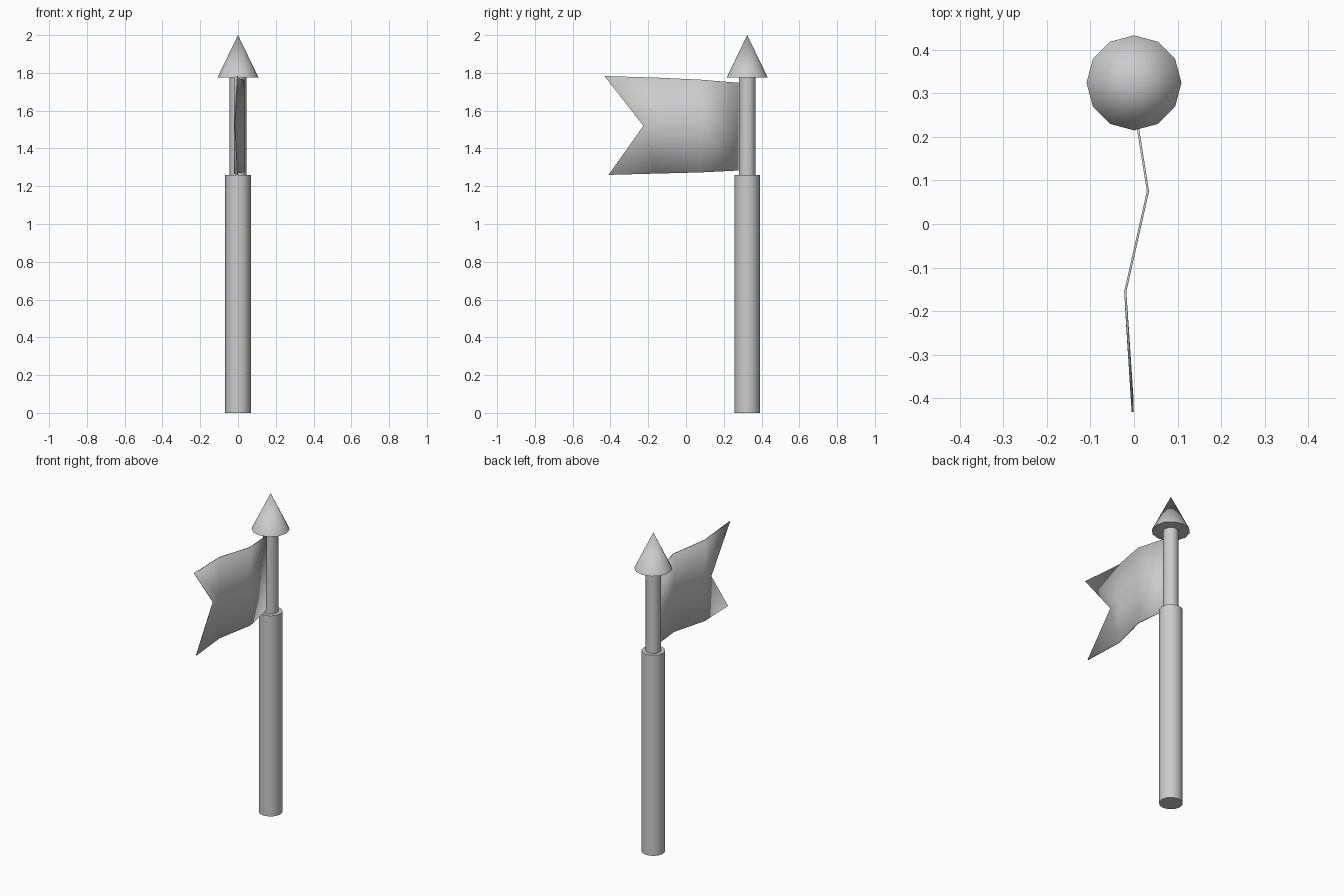
import bpy, bmesh, math

if "Cube" in bpy.data.objects:
    bpy.data.objects.remove(bpy.data.objects["Cube"])

POLE_Y = 0.324


def finish(obj, angle):
    bpy.ops.object.select_all(action='DESELECT')
    obj.select_set(True)
    bpy.context.view_layer.objects.active = obj
    bpy.ops.object.shade_smooth_by_angle(angle=math.radians(angle))


def round_part(name, r_bottom, r_top, z0, z1, sides=12):
    bpy.ops.mesh.primitive_cone_add(vertices=sides, radius1=r_bottom, radius2=r_top,
                                    depth=z1 - z0, location=(0, POLE_Y, (z0 + z1) / 2))
    obj = bpy.context.object
    obj.name = name
    finish(obj, 50)


# Pole: thick grip, thin upper shaft, pointed finial
round_part("lower_pole", 0.068, 0.068, 0.0, 1.26)
round_part("upper_pole", 0.044, 0.044, 1.255, 1.78)
round_part("finial", 0.109, 0.0, 1.775, 2.0)

# Swallow-tailed flag: columns of bottom, middle and top points
columns = [
    [(0.0, 0.277, 1.283), (0.0, 0.277, 1.516), (0.0, 0.277, 1.748)],
    [(0.032, 0.075, 1.273), (0.032, 0.075, 1.518), (0.032, 0.075, 1.764)],
    [(-0.02, -0.155, 1.267), (-0.02, -0.155, 1.52), (-0.02, -0.155, 1.775)],
    [(-0.003, -0.41, 1.26), (-0.016, -0.225, 1.52), (-0.003, -0.431, 1.783)],
]
bm = bmesh.new()
grid = [[bm.verts.new(p) for p in col] for col in columns]
for a, b in zip(grid, grid[1:]):
    for j in range(2):
        bm.faces.new((a[j], b[j], b[j + 1], a[j + 1]))
mesh = bpy.data.meshes.new("flag")
bm.to_mesh(mesh)
bm.free()
flag = bpy.data.objects.new("flag", mesh)
bpy.context.collection.objects.link(flag)
finish(flag, 60)
solid = flag.modifiers.new("thickness", 'SOLIDIFY')
solid.thickness = 0.005
solid.offset = 0
